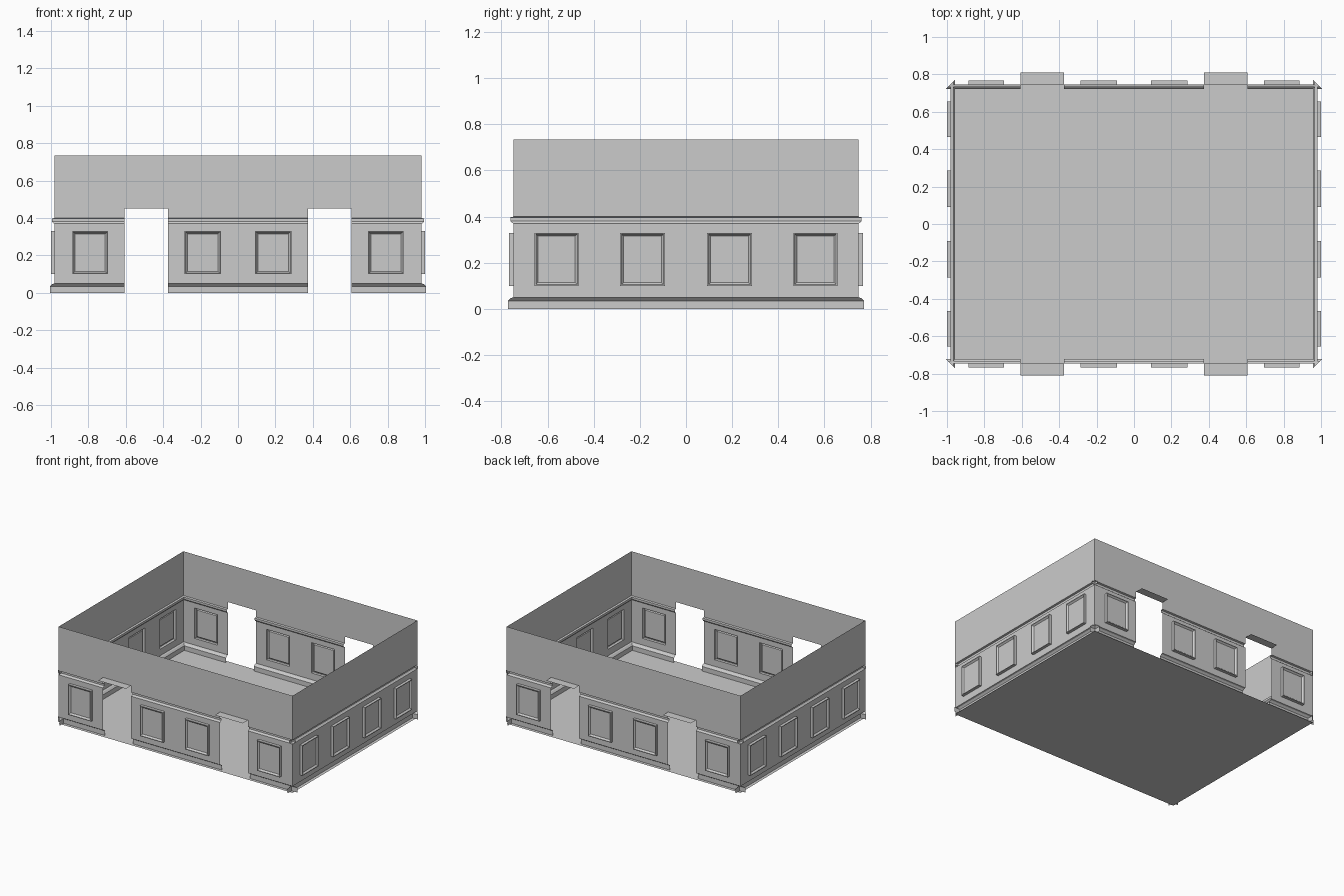
import bpy, bmesh, math
from mathutils import Matrix

if "Cube" in bpy.data.objects:
    bpy.data.objects.remove(bpy.data.objects["Cube"])

HX, HY, TOP = 0.98, 0.747, 0.735
DOOR_TOP, RAIL, PANEL_LO, PANEL_HI = 0.45, 0.40, 0.10, 0.33
DEPTH = 0.021      # how far panels stand proud of the wall

# (depth, z): negative depth goes into the room
RAIL_PROFILE = [(0, RAIL), (-0.014, 0.397), (-0.014, 0.381), (-0.006, 0.372), (0, 0.37)]
BASE_PROFILE = [(0, 0.05), (-0.012, 0.047), (-0.024, 0.035), (-0.024, 0)]


def finish(name, bm, matrix=None):
    bmesh.ops.remove_doubles(bm, verts=bm.verts[:], dist=1e-5)
    if matrix:
        bm.transform(matrix)
    # sheet surfaces face into the room
    for f in bm.faces:
        f.normal_update()
    mesh = bpy.data.meshes.new(name)
    bm.to_mesh(mesh)
    bm.free()
    ob = bpy.data.objects.new(name, mesh)
    bpy.context.collection.objects.link(ob)
    return ob


def wall(name, half, dist, angle, panels, doors):
    """One sheet wall, drawn facing -y then turned into place."""
    turn = Matrix.Rotation(angle, 4, 'Z')

    def point(bm, u, d, z):
        # mitre the mouldings at the room corners
        if abs(abs(u) - half) < 1e-6:
            u += math.copysign(d, u)
        return bm.verts.new((u, -dist - d, z))

    def quad(bm, u0, u1, d0, z0, d1, z1):
        bm.faces.new([point(bm, u1, d0, z0), point(bm, u0, d0, z0),
                      point(bm, u0, d1, z1), point(bm, u1, d1, z1)])

    def strips(bm, u0, u1, profile):
        for (da, za), (db, zb) in zip(profile, profile[1:]):
            quad(bm, u0, u1, db, zb, da, za)

    # solid stretches between the doors
    cuts = [-half] + [c for d in doors for c in d] + [half]
    spans = list(zip(cuts[::2], cuts[1::2]))

    # upper wall with the door heads
    bm = bmesh.new()
    quad(bm, -half, half, 0, DOOR_TOP, 0, TOP)
    for a, b in spans:
        quad(bm, a, b, 0, RAIL, 0, DOOR_TOP)
    for a, b in doors:
        quad(bm, a, b, 0, DOOR_TOP, 0.062, DOOR_TOP)
    finish(name + "_upper_wall", bm, turn)

    # chair rail and skirting
    for part, profile in (("_chair_rail", RAIL_PROFILE), ("_skirting", BASE_PROFILE)):
        bm = bmesh.new()
        for a, b in spans:
            strips(bm, a, b, profile)
        finish(name + part, bm, turn)

    # lower wall with openings for the panels
    bm = bmesh.new()
    for a, b in spans:
        edges = [a] + [e for p in panels if a < p[0] < b for e in p] + [b]
        for i, (u0, u1) in enumerate(zip(edges, edges[1:])):
            if i % 2:
                quad(bm, u0, u1, 0, 0.05, 0, PANEL_LO)
                quad(bm, u0, u1, 0, PANEL_HI, 0, 0.37)
            else:
                quad(bm, u0, u1, 0, 0.05, 0, 0.37)
    finish(name + "_lower_wall", bm, turn)

    # panels: proud frame, bevelled centre
    bm = bmesh.new()
    for a, b in panels:
        rings = []
        for inset, d in ((0, 0), (0, DEPTH), (0.005, DEPTH), (0.015, 0.009)):
            u0, u1 = a + inset, b - inset
            z0, z1 = PANEL_LO + inset, PANEL_HI - inset
            rings.append([point(bm, u, d, z) for u, z in
                          ((u1, z0), (u0, z0), (u0, z1), (u1, z1))])
        for r, s in zip(rings, rings[1:]):
            for i in range(4):
                j = (i + 1) % 4
                bm.faces.new([r[i], r[j], s[j], s[i]])
        bm.faces.new(rings[-1])
    finish(name + "_panels", bm, turn)


def mirrored(pairs):
    return sorted([(-b, -a) for a, b in pairs] + pairs)


long_panels = mirrored([(0.092, 0.285), (0.695, 0.886)])
side_panels = mirrored([(0.092, 0.285), (0.465, 0.656)])
doors = mirrored([(0.373, 0.607)])

wall("front", HX, HY, 0, long_panels, doors)
wall("back", HX, HY, math.pi, long_panels, doors)
wall("right", HY, HX, math.pi / 2, side_panels, [])
wall("left", HY, HX, -math.pi / 2, side_panels, [])

# floor
bm = bmesh.new()
bm.faces.new([bm.verts.new((x * HX, y * HY, 0))
              for x, y in ((-1, -1), (1, -1), (1, 1), (-1, 1))])
finish("floor", bm)
